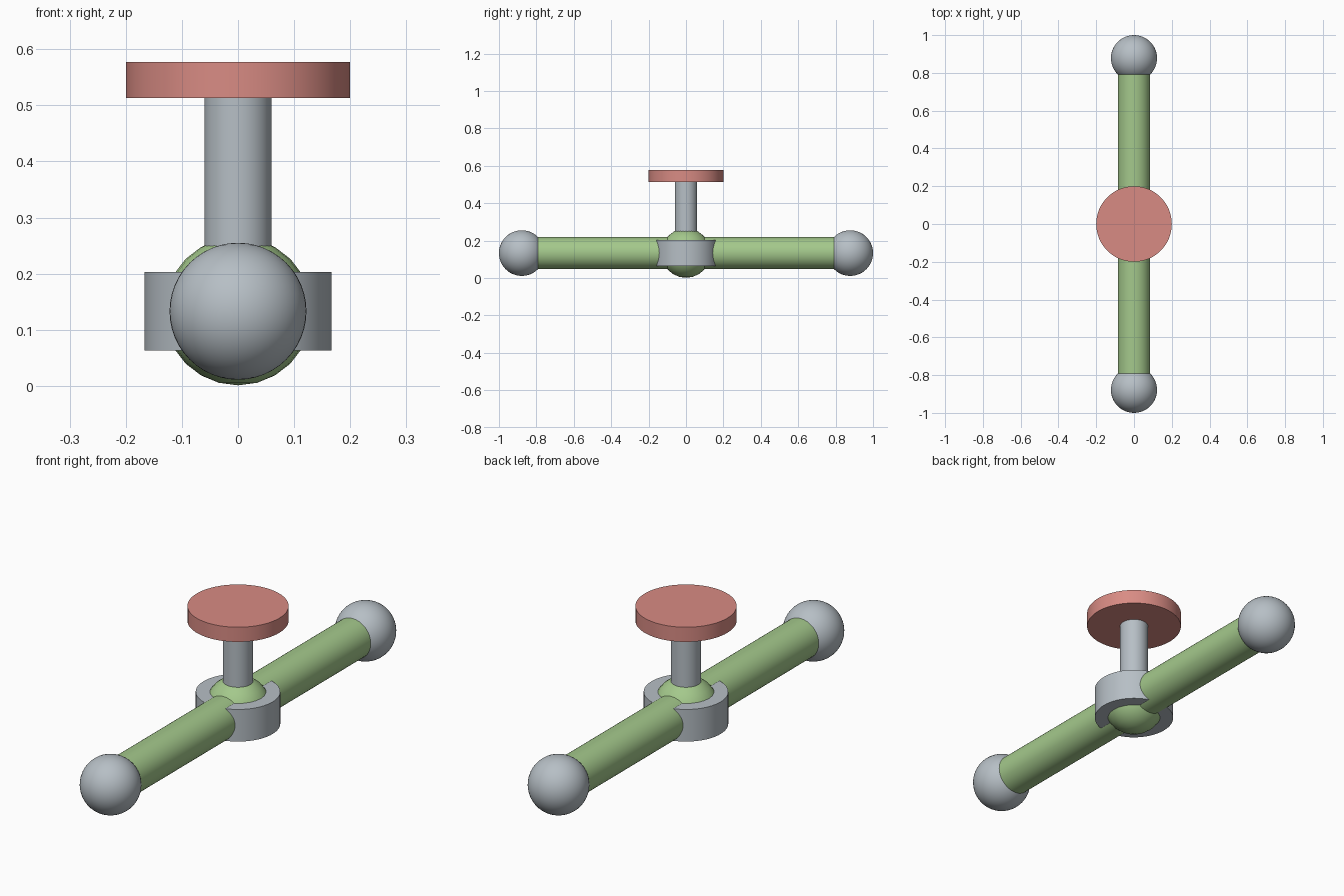
import bpy
from math import radians

cube = bpy.data.objects.get("Cube")
if cube:
    bpy.data.objects.remove(cube, do_unlink=True)

AXIS_Z = 0.133  # height of the crossbar axis


def make_material(name, rgb):
    mat = bpy.data.materials.new(name)
    mat.use_nodes = True
    color = (*rgb, 1.0)
    mat.diffuse_color = color
    mat.node_tree.nodes["Principled BSDF"].inputs["Base Color"].default_value = color
    return mat


grey = make_material("cool_grey", (0.47, 0.52, 0.56))
green = make_material("soft_green", (0.37, 0.58, 0.26))
red = make_material("soft_red", (0.69, 0.26, 0.23))


def finish(name, mat):
    obj = bpy.context.object
    obj.name = obj.data.name = name
    obj.data.materials.append(mat)
    bpy.ops.object.shade_smooth_by_angle(angle=radians(35))
    return obj


def cylinder(name, mat, radius, bottom, top, sides=64):
    bpy.ops.mesh.primitive_cylinder_add(
        vertices=sides, radius=radius, depth=top - bottom,
        location=(0, 0, (top + bottom) / 2))
    return finish(name, mat)


def ball(name, mat, radius, y, segments):
    bpy.ops.mesh.primitive_uv_sphere_add(
        segments=segments, ring_count=segments // 2, radius=radius,
        location=(0, y, AXIS_Z))
    return finish(name, mat)


# Crossbar running front to back, its ends sunk into the end balls
bpy.ops.mesh.primitive_cylinder_add(
    vertices=48, radius=0.086, depth=1.74,
    location=(0, 0, AXIS_Z), rotation=(radians(90), 0, 0))
finish("crossbar", green)

# Round knobs on both ends of the crossbar
for name, side in (("front_end_ball", -1), ("back_end_ball", 1)):
    ball(name, grey, 0.122, side * 0.878, 48)

# Central joint: coarser ball inside a round collar
ball("joint_ball", green, 0.132, 0, 24)
cylinder("joint_collar", grey, 0.167, AXIS_Z - 0.07, AXIS_Z + 0.07)

# Upright stem carrying the flat button
cylinder("stem", grey, 0.06, AXIS_Z, 0.52, 48)
cylinder("top_button", red, 0.2, 0.513, 0.577)
